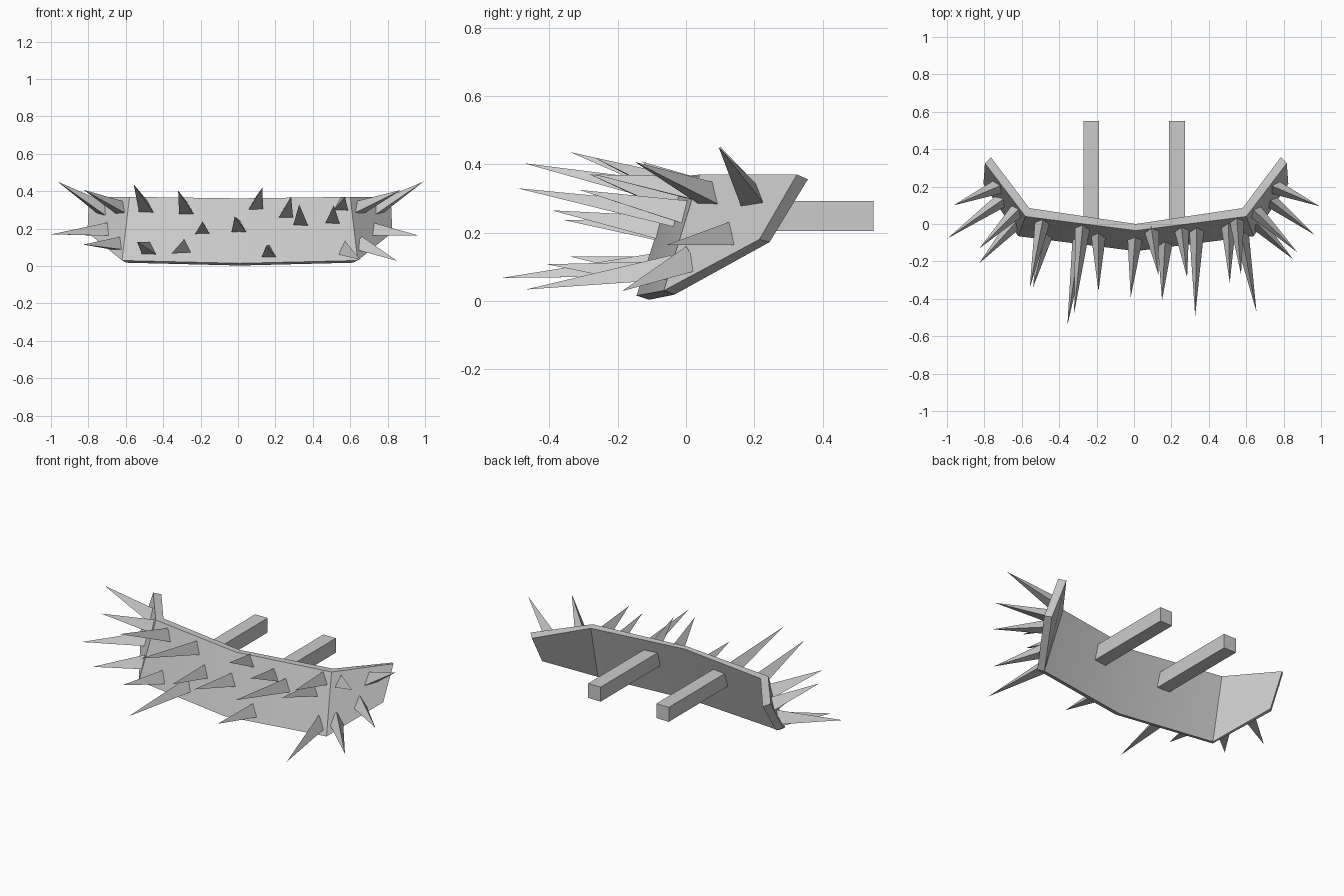
import bpy, bmesh
from math import radians
from mathutils import Vector

cube = bpy.data.objects.get("Cube")
if cube:
    bpy.data.objects.remove(cube, do_unlink=True)

steel = bpy.data.materials.new("grey_steel")
steel.use_nodes = True
GREY = (0.6, 0.6, 0.6, 1)
steel.diffuse_color = GREY
steel.node_tree.nodes["Principled BSDF"].inputs["Base Color"].default_value = GREY

CENTRE = 0.01


def finish(bm, name):
    bmesh.ops.recalc_face_normals(bm, faces=bm.faces)
    mesh = bpy.data.meshes.new(name)
    bm.to_mesh(mesh)
    bm.free()
    mesh.materials.append(steel)
    obj = bpy.data.objects.new(name, mesh)
    bpy.context.collection.objects.link(obj)
    return obj


# Cross-sections of the blade: front top, front bottom, back bottom, back top
middle = [(0, -.035, .362), (0, -.145, .015), (0, -.108, .003), (0, 0, .362)]
corner = [(.59, .04, .37), (.63, -.065, .03), (.605, -.034, .018), (.57, .085, .368)]
tip = [(.807, .325, .37), (.815, .215, .18), (.785, .245, .172), (.775, .357, .356)]


def section(points, side):
    return [Vector((CENTRE + side * x, y, z)) for x, y, z in points]


# Bent plough blade with two swept wings
bm = bmesh.new()
rings = [[bm.verts.new(p) for p in section(s, side)]
         for s, side in ((tip, -1), (corner, -1), (middle, 1), (corner, 1), (tip, 1))]
for a, b in zip(rings, rings[1:]):
    for i in range(4):
        j = (i + 1) % 4
        bm.faces.new((a[i], a[j], b[j], b[i]))
bm.faces.new(rings[0])
bm.faces.new(rings[-1])
blade = finish(bm, "plough_blade")
bpy.context.view_layer.objects.active = blade
blade.select_set(True)
bpy.ops.object.shade_smooth_by_angle(angle=radians(30))
blade.select_set(False)

# Mounting arms behind the blade
for name, x in (("right_arm", -.228), ("left_arm", .23)):
    bm = bmesh.new()
    bmesh.ops.create_cube(bm, size=1)
    bmesh.ops.scale(bm, vec=(.084, .57, .088), verts=bm.verts)
    bmesh.ops.translate(bm, vec=(x, .265, .249), verts=bm.verts)
    finish(bm, name)


def spike(name, base, point, radius=.047):
    """Three-sided spike from base to point, sunk a little into the blade."""
    base, point = Vector(base), Vector(point)
    axis = point - base
    base -= axis.normalized() * .015
    axis = point - base
    bm = bmesh.new()
    bmesh.ops.create_cone(bm, cap_ends=True, segments=3, radius1=radius,
                          radius2=0, depth=axis.length)
    bmesh.ops.remove_doubles(bm, verts=bm.verts, dist=1e-5)
    bmesh.ops.transform(bm, matrix=axis.to_track_quat("Z", "Y").to_matrix().to_4x4(),
                        verts=bm.verts)
    bmesh.ops.translate(bm, vec=(base + point) / 2, verts=bm.verts)
    finish(bm, name)


def on_panel(inner, outer, side, axis, a, z):
    """Point on a front panel from its z and its x (axis 0) or y (axis 1)."""
    p, q, r = section([inner[0], inner[1], outer[0]], side)
    u, v = q - p, r - p
    da, dz = a - p[axis], z - p.z
    det = u[axis] * v.z - v[axis] * u.z
    return p + u * ((da * v.z - v[axis] * dz) / det) + v * ((u[axis] * dz - da * u.z) / det)


# Front spikes: base x, base z, then the point
front = [
    (-.49, .31, (-.557, -.34, .436)), (-.275, .30, (-.32, -.475, .403)),
    (.095, .325, (.13, -.27, .42)), (.255, .28, (.284, -.286, .372)),
    (.335, .24, (.327, -.495, .33)), (.505, .25, (.512, -.313, .325)),
    (.55, .32, (.572, -.27, .37)), (-.19, .195, (-.19, -.36, .237)),
    (.005, .205, (-.018, -.393, .265)), (-.475, .085, (-.54, -.34, .13)),
    (-.29, .095, (-.356, -.54, .067)), (.165, .07, (.15, -.409, .107)),
    (.575, .085, (.655, -.47, .033)),
]
for n, (x, z, point) in enumerate(front, 1):
    side = 1 if x > CENTRE else -1
    spike(f"front_spike_{n}", on_panel(middle, corner, side, 0, x, z), point)

# Wing spikes: base y, base z, then the points on the left and right
wings = [
    (.20, .30, (.992, .095, .452), (-.965, .1, .452)),
    (.125, .185, (.963, -.056, .164), (-.997, -.077, .17)),
    (.07, .305, (.872, -.15, .407), (-.826, -.13, .408)),
    (0, .11, (.85, -.188, .028), (-.828, -.21, .115)),
]
for n, (y, z, left, right) in enumerate(wings, 1):
    for name, side, point in (("left", 1, left), ("right", -1, right)):
        spike(f"{name}_wing_spike_{n}", on_panel(corner, tip, side, 1, y, z), point)
